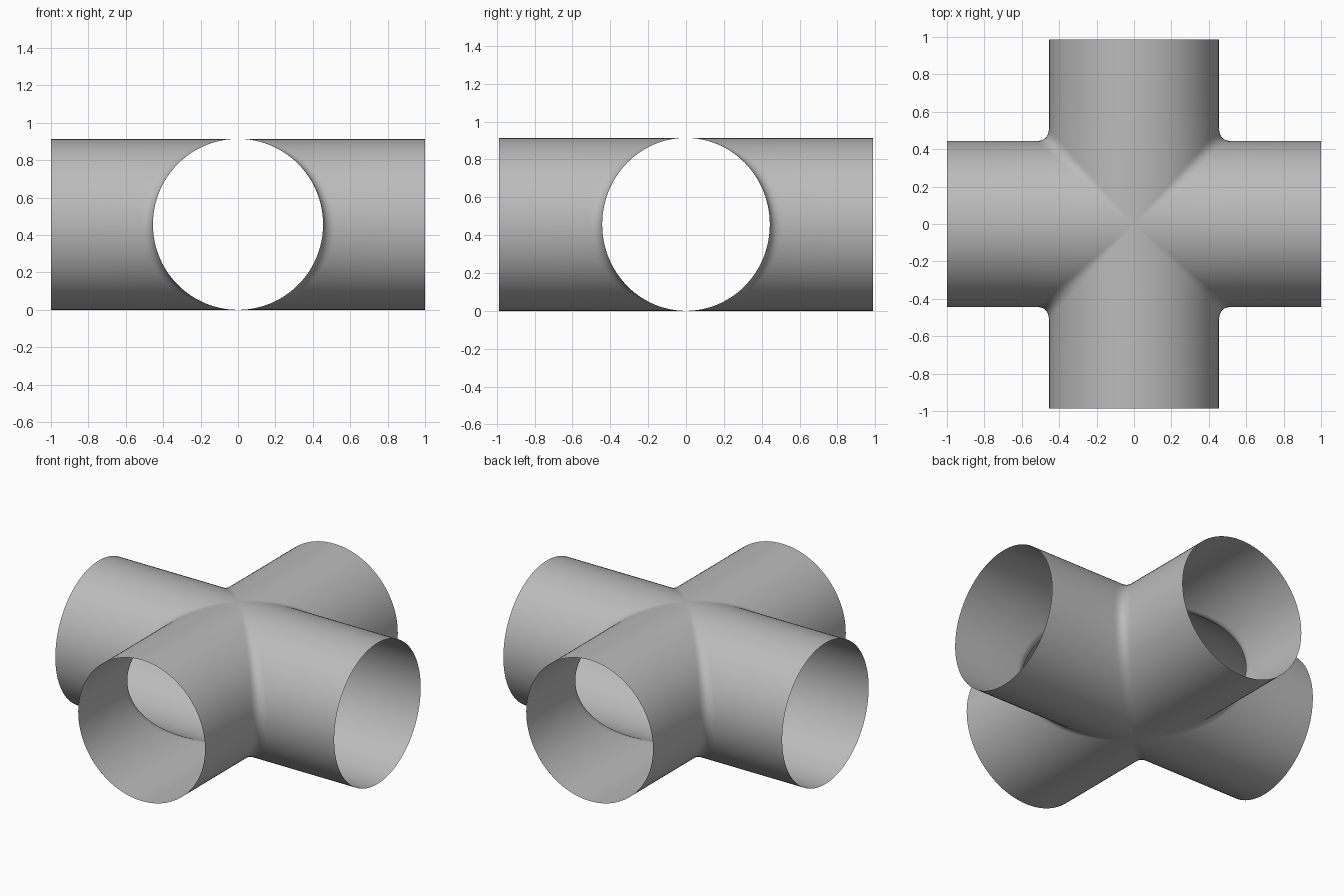
import bpy
import bmesh
from math import sin, cos, pi
from mathutils import Vector

if "Cube" in bpy.data.objects:
    bpy.data.objects.remove(bpy.data.objects["Cube"])

HALF_X, HALF_Y = 1.0, 0.987          # arm lengths from the centre
WIDE_X, WIDE_Y = 0.455, 0.443        # half widths of the two pipes
RADIUS_Z = 0.457                     # half height of both pipes
FILLET = 0.07                        # blend where the arms meet
RINGS, ARC = 48, 8

# Pipe material
grey = bpy.data.materials.new("pipe grey")
grey.use_nodes = True
colour = (0.5, 0.5, 0.5, 1)
grey.diffuse_color = colour
grey.node_tree.nodes["Principled BSDF"].inputs["Base Color"].default_value = colour


def plan_profile(angle):
    """Wall outline of one quadrant at one height: arm, blended corner, arm."""
    c = max(cos(angle), 0)
    z = RADIUS_Z * (1 + sin(angle))
    corner = Vector((WIDE_X * c, WIDE_Y * c, z))
    start = corner + Vector((0, FILLET * c, 0))
    end = corner + Vector((FILLET * c, 0, 0))
    points = [Vector((corner.x, HALF_Y, z)),
              Vector((corner.x, (HALF_Y + start.y) / 2, z))]
    for k in range(ARC + 1):
        u = k / ARC
        points.append(start * (1 - u) ** 2 + corner * 2 * u * (1 - u) + end * u ** 2)
    points += [Vector(((HALF_X + end.x) / 2, corner.y, z)),
               Vector((HALF_X, corner.y, z))]
    return points


# One quadrant of the open pipe cross
bm = bmesh.new()
rows = [[bm.verts.new(p) for p in plan_profile(pi * (i / RINGS - 0.5))]
        for i in range(RINGS + 1)]
for low, high in zip(rows, rows[1:]):
    for j in range(len(low) - 1):
        bm.faces.new((low[j], high[j], high[j + 1], low[j + 1]))
bmesh.ops.remove_doubles(bm, verts=bm.verts, dist=0.00001)
for face in bm.faces:
    face.smooth = True
mesh = bpy.data.meshes.new("pipe_cross")
bm.to_mesh(mesh)
bm.free()
mesh.materials.append(grey)

# Mirror the quadrant into four arms
pipe = bpy.data.objects.new("pipe_cross", mesh)
bpy.context.collection.objects.link(pipe)
mirror = pipe.modifiers.new("four arms", 'MIRROR')
mirror.use_axis = (True, True, False)
mirror.merge_threshold = 0.0001
